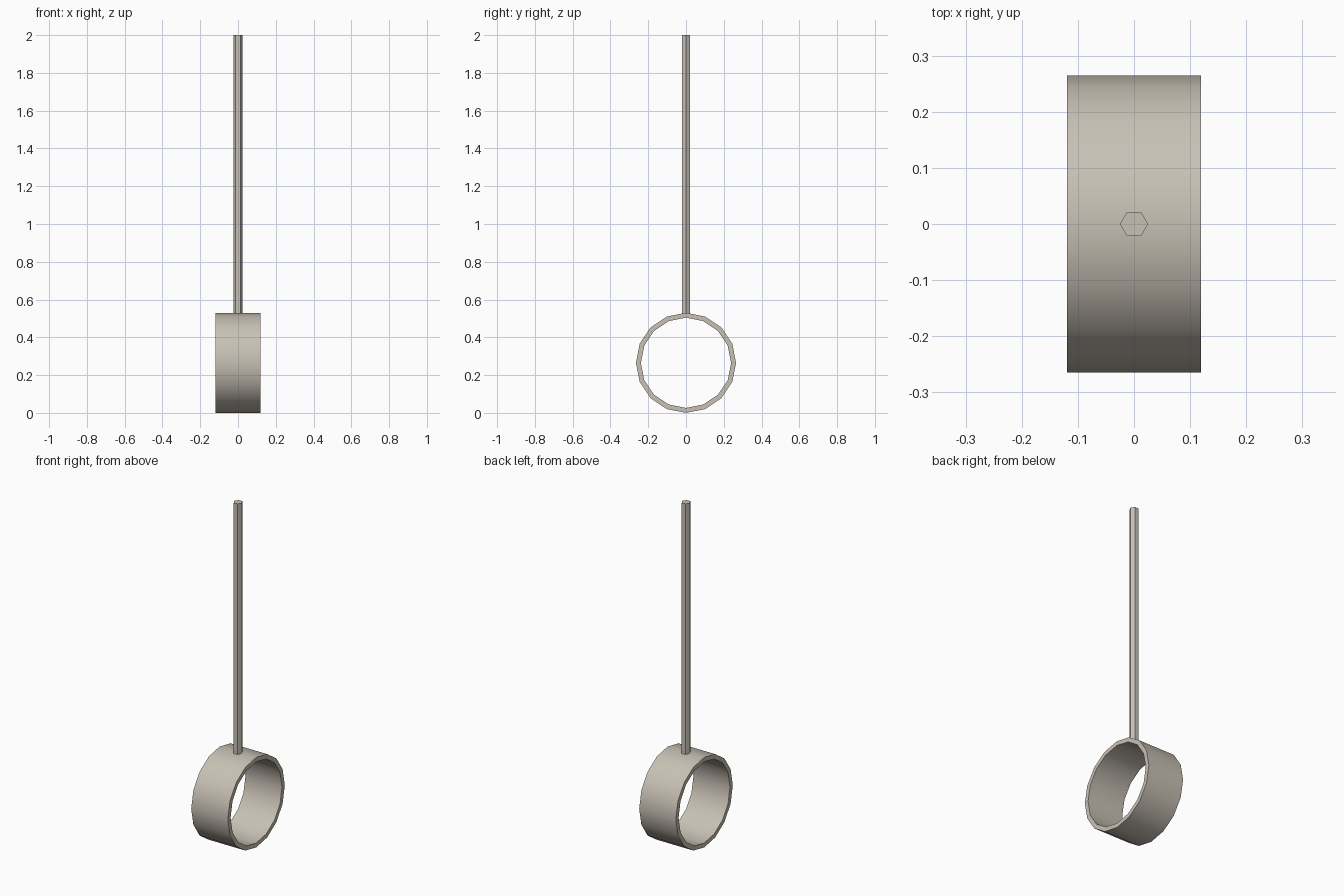
import bpy, bmesh, math

if "Cube" in bpy.data.objects:
    bpy.data.objects.remove(bpy.data.objects["Cube"])

mat = bpy.data.materials.new("warm grey")
mat.diffuse_color = (0.58, 0.53, 0.46, 1)
mat.use_nodes = True
mat.node_tree.nodes["Principled BSDF"].inputs["Base Color"].default_value = mat.diffuse_color


def add_object(name, bm):
    bmesh.ops.recalc_face_normals(bm, faces=bm.faces)
    mesh = bpy.data.meshes.new(name)
    bm.to_mesh(mesh)
    bm.free()
    mesh.materials.append(mat)
    obj = bpy.data.objects.new(name, mesh)
    bpy.context.collection.objects.link(obj)
    return obj


# Open 16-sided band, axis along x, with a vertex at the top
R_OUT, R_IN, HALF, SIDES = 0.265, 0.239, 0.119, 16
bm = bmesh.new()
profile = [(-HALF, R_OUT), (HALF, R_OUT), (HALF, R_IN), (-HALF, R_IN)]
rings = []
for i in range(SIDES):
    a = 2 * math.pi * i / SIDES
    rings.append([bm.verts.new((x, r * math.sin(a), R_OUT + r * math.cos(a)))
                  for x, r in profile])
for i in range(SIDES):
    p, q = rings[i], rings[(i + 1) % SIDES]
    for j in range(4):
        k = (j + 1) % 4
        bm.faces.new((p[j], p[k], q[k], q[j]))
band = add_object("ring_band", bm)
bpy.context.view_layer.objects.active = band
band.select_set(True)
bpy.ops.object.shade_smooth_by_angle(angle=math.radians(35))

# Thin six-sided rod standing on the band, corners pointing along x
Z0, Z1, R_ROD = 0.517, 2.0, 0.025
bm = bmesh.new()
loops = [[bm.verts.new((R_ROD * math.cos(i * math.pi / 3),
                        R_ROD * math.sin(i * math.pi / 3), z))
          for i in range(6)] for z in (Z0, Z1)]
for i in range(6):
    k = (i + 1) % 6
    bm.faces.new((loops[0][i], loops[0][k], loops[1][k], loops[1][i]))
bm.faces.new(loops[0][::-1])
bm.faces.new(loops[1])
add_object("hanging_rod", bm)
